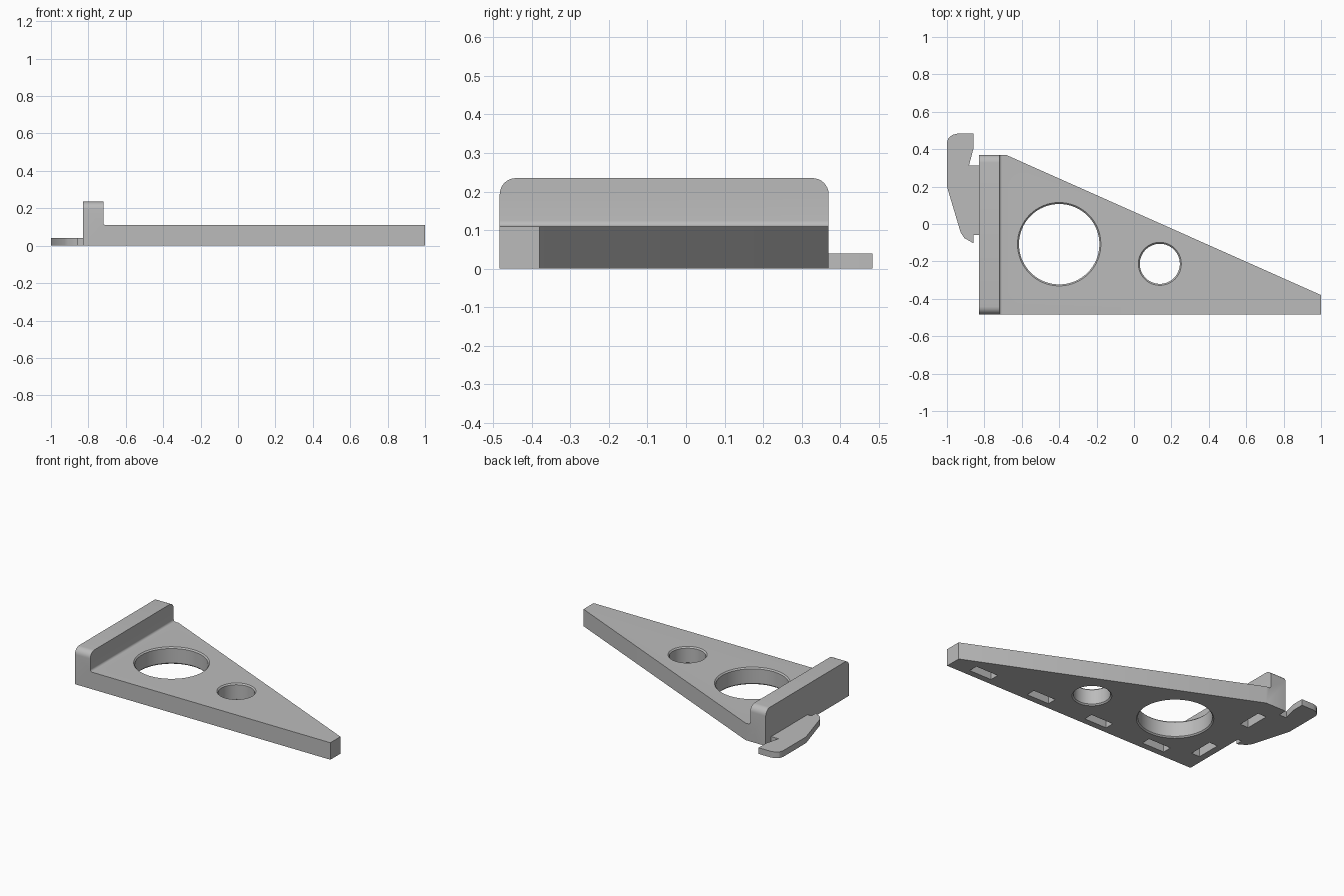
import bpy, bmesh, math
from mathutils import Matrix, Vector

if "Cube" in bpy.data.objects:
    bpy.data.objects.remove(bpy.data.objects["Cube"], do_unlink=True)

BACK, FRONT = 0.37, -0.483      # y limits of the plate
LEFT, STEP = -0.83, -0.72       # x limits of the upright fence
PLATE_H, FENCE_H, HOOK_H = 0.11, 0.235, 0.04

grey = bpy.data.materials.new("light grey")
grey.use_nodes = True
grey.diffuse_color = (0.5, 0.5, 0.5, 1)
grey.node_tree.nodes["Principled BSDF"].inputs["Base Color"].default_value = (0.5, 0.5, 0.5, 1)


def add_object(name, bm):
    bmesh.ops.recalc_face_normals(bm, faces=bm.faces)
    mesh = bpy.data.meshes.new(name)
    bm.to_mesh(mesh)
    bm.free()
    mesh.materials.append(grey)
    obj = bpy.data.objects.new(name, mesh)
    bpy.context.collection.objects.link(obj)
    return obj


def prism(points, direction):
    """Extrude a closed outline of 3D points along a vector."""
    bm = bmesh.new()
    face = bm.faces.new([bm.verts.new(p) for p in points])
    new = bmesh.ops.extrude_face_region(bm, geom=[face])["geom"]
    bmesh.ops.translate(bm, vec=direction, verts=[v for v in new if isinstance(v, bmesh.types.BMVert)])
    return bm


def activate(obj):
    bpy.ops.object.select_all(action='DESELECT')
    obj.select_set(True)
    bpy.context.view_layer.objects.active = obj


def cut(obj, cutter):
    cutter.hide_render = True
    mod = obj.modifiers.new("cut", 'BOOLEAN')
    mod.operation, mod.solver, mod.object = 'DIFFERENCE', 'EXACT', cutter
    activate(obj)
    bpy.ops.object.modifier_apply(modifier=mod.name)
    bpy.data.objects.remove(cutter, do_unlink=True)


def box_cutter(x, y, sx, sy, depth):
    bm = bmesh.new()
    bmesh.ops.create_cube(bm, size=1, matrix=Matrix.Translation((x, y, 0)) @ Matrix.Diagonal((sx, sy, 2 * depth, 1)))
    return add_object("slot_cutter", bm)


def hole_cutter(x, y, radius, chamfer=0.008):
    """Lathed drill shape that chamfers both rims of the plate."""
    r, c, out = radius, chamfer, 0.02
    profile = [(0, -out), (r + out, -out), (r - c, c), (r - c, PLATE_H - c), (r + out, PLATE_H + out), (0, PLATE_H + out)]
    bm = bmesh.new()
    verts = [bm.verts.new((px, 0, pz)) for px, pz in profile]
    edges = [bm.edges.new(pair) for pair in zip(verts, verts[1:])]
    bmesh.ops.spin(bm, geom=verts + edges, cent=(0, 0, 0), axis=(0, 0, 1), angle=2 * math.pi, steps=64)
    bmesh.ops.remove_doubles(bm, verts=bm.verts, dist=1e-4)
    bmesh.ops.translate(bm, vec=(x, y, 0), verts=bm.verts)
    return add_object("hole_cutter", bm)


# L-shaped body with a small fillet at the foot of the fence
R = 0.015
fillet = [(STEP + R - R * math.cos(a), PLATE_H + R - R * math.sin(a))
          for a in (math.pi / 2 * (1 - i / 6) for i in range(7))]
section = [(LEFT, 0), (1, 0), (1, PLATE_H)] + fillet + [(STEP, FENCE_H), (LEFT, FENCE_H)]
bm = prism([(x, FRONT, z) for x, z in section], (0, BACK - FRONT, 0))

# Rounded upper corners of the fence
corners = [e for e in bm.edges
           if all(abs(v.co.z - FENCE_H) < 1e-4 for v in e.verts)
           and abs(e.verts[0].co.y - e.verts[1].co.y) < 1e-4]
bmesh.ops.bevel(bm, geom=corners, offset=0.042, segments=8, profile=0.5, affect='EDGES')
plate = add_object("triangular_plate", bm)

# Sloping back edge
a, b = Vector((-0.685, BACK, -0.1)), Vector((1, -0.38, -0.1))
d = b - a
start, end = a - d * 0.07, b + d * 0.1
wedge = prism([start, end, (end.x, 0.6, -0.1), (start.x, 0.6, -0.1)], (0, 0, 0.6))
cut(plate, add_object("wedge_cutter", wedge))

# Round holes
cut(plate, hole_cutter(-0.40, -0.108, 0.223))
cut(plate, hole_cutter(0.138, -0.213, 0.115))

# Blind slots in the underside, along the front edge and under the fence
for i in range(4):
    cut(plate, box_cutter(-0.514 + 0.433 * i, -0.412, 0.16, 0.06, 0.08))
for y in (-0.27, 0.166):
    cut(plate, box_cutter(-0.757, y, 0.06, 0.16, 0.08))

# Flat hook on the outer side of the fence
outline = [(-0.858, 0.483), (-0.945, 0.483), (-0.972, 0.476), (-0.992, 0.459), (-1, 0.437),
           (-1, 0.2), (-0.927, -0.045), (-0.907, -0.075), (-0.858, -0.103), (-0.858, -0.058),
           (LEFT, -0.058), (LEFT, 0.314), (-0.882, 0.314), (-0.858, 0.405)]
hook = add_object("side_hook", prism([(x, y, 0) for x, y in outline], (0, 0, HOOK_H)))

for obj in (plate, hook):
    activate(obj)
    bpy.ops.object.shade_smooth_by_angle(angle=math.radians(28))
